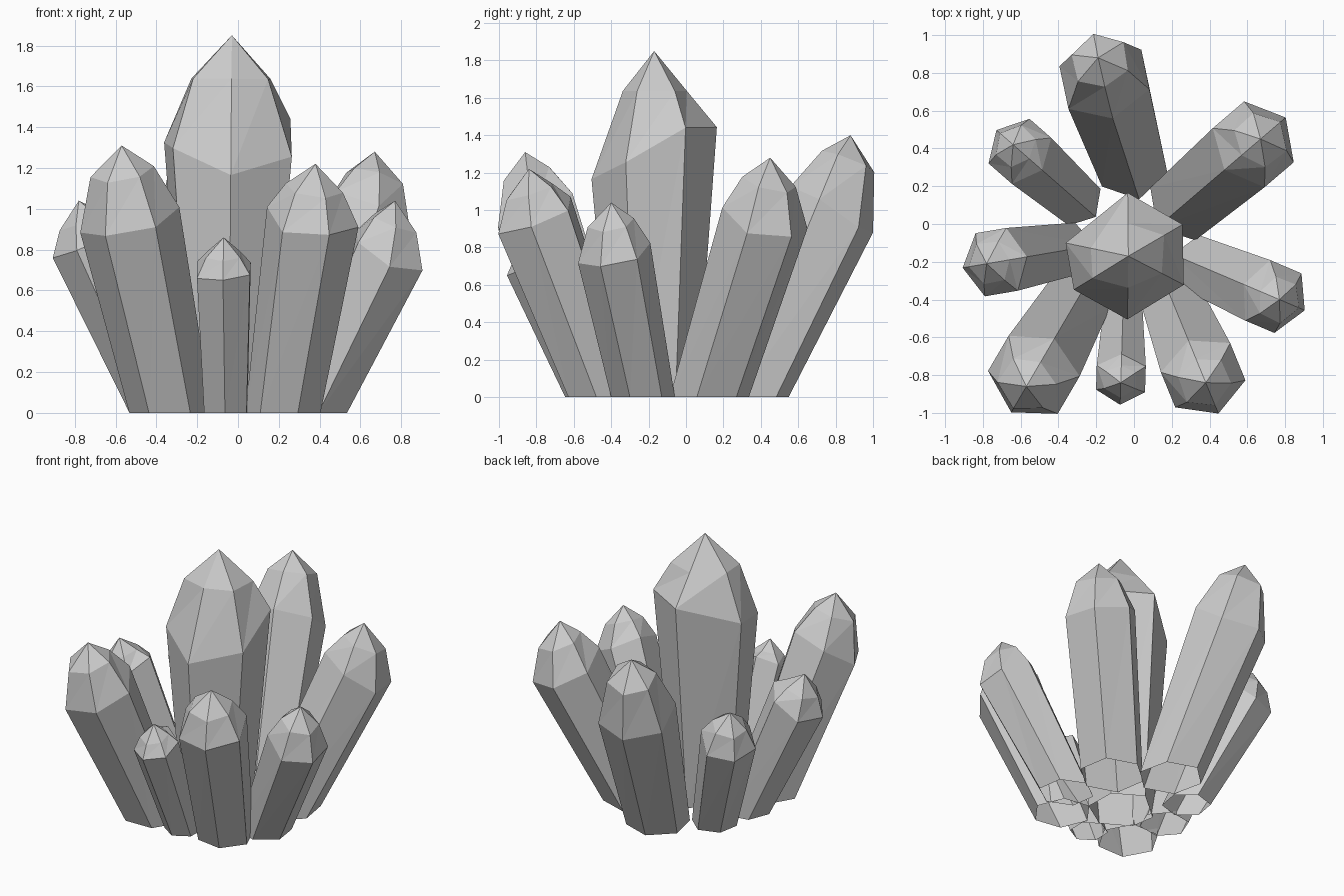
import bpy, bmesh
from math import cos, sin, radians, atan2
from mathutils import Vector

if "Cube" in bpy.data.objects:
    bpy.data.objects.remove(bpy.data.objects["Cube"])

# Corner angles, shoulder heights and upper facet radii, counted from the outward corner
ANGLES = [0, 60, 120, 180, 240, 300]
SHOULDER = [.76, .76, .77, .80, .78, .74]
UPPER = [.66, .62, .60, .55, .62, .66]


def crystal(name, base, tip, radius, twist=0, bulge=.3, lift=0, face=None, foot=.8,
            angles=ANGLES, shoulder=SHOULDER, upper=UPPER, upper_height=.91):
    base, tip = Vector((*base, 0)), Vector(tip)
    axis = tip - base
    direction = axis.normalized()
    heading = atan2(axis.y, axis.x) if face is None else radians(face)
    out = Vector((cos(heading), sin(heading), 0))
    u = (out - direction * out.dot(direction)).normalized()
    v = direction.cross(u)
    side = Vector((-out.y, out.x, 0))

    bm = bmesh.new()
    foot_ring, shoulder_ring, upper_ring = [], [], []
    for i in range(6):
        a = radians(angles[i] + twist)
        c, s = cos(a), sin(a)
        r = upper[i]
        foot_ring.append(bm.verts.new(base + (out * c * 1.05 + side * s) * radius * foot))
        shoulder_ring.append(bm.verts.new(
            base + axis * (shoulder[i] + lift) + (u * (c + bulge) + v * s) * radius))
        upper_ring.append(bm.verts.new(
            base + axis * upper_height + (u * (c * r + bulge * .5) + v * s * r) * radius))
    top = bm.verts.new(tip)
    # Open underneath, faceted walls and point above
    for i in range(6):
        j = (i + 1) % 6
        for lo, hi in ((foot_ring, shoulder_ring), (shoulder_ring, upper_ring)):
            bm.faces.new((lo[i], lo[j], hi[j]))
            bm.faces.new((lo[i], hi[j], hi[i]))
        bm.faces.new((upper_ring[i], upper_ring[j], top))
    mesh = bpy.data.meshes.new(name)
    bm.to_mesh(mesh)
    bm.free()
    obj = bpy.data.objects.new(name, mesh)
    bpy.context.collection.objects.link(obj)


# Tall centre crystal, slightly lopsided
crystal("centre_crystal", (-.045, -.17), (-.03, -.17, 1.85), .335, bulge=0, face=-90,
        foot=.65, angles=[0, 63, 120, 180, 258, 302],
        shoulder=[.63, .68, .78, .78, .715, .70],
        upper=[.5, .6, .66, .52, .6, .66], upper_height=.885)

# Ring of leaning crystals: foot centre, tip, shoulder radius
crystal("back_crystal", (-.02, .34), (-.19, .88, 1.40), .255, twist=-5, bulge=.2, lift=-.05)
crystal("back_right_crystal", (.29, .125), (.67, .45, 1.28), .24, bulge=.32, foot=.88)
crystal("right_crystal", (.37, -.23), (.77, -.40, 1.04), .2, bulge=.33, lift=.01, foot=.85)
crystal("front_right_crystal", (.22, -.45), (.38, -.84, 1.22), .23, bulge=.22, lift=.03)
crystal("front_crystal", (-.06, -.52), (-.07, -.84, .86), .15, bulge=.22, lift=.07)
crystal("front_left_crystal", (-.33, -.45), (-.57, -.86, 1.31), .25, bulge=.2, lift=-.02)
crystal("left_crystal", (-.37, -.14), (-.78, -.21, 1.04), .195, bulge=.15, lift=.05)
crystal("back_left_crystal", (-.32, .14), (-.64, .42, .97), .185, bulge=.22, lift=.03)
